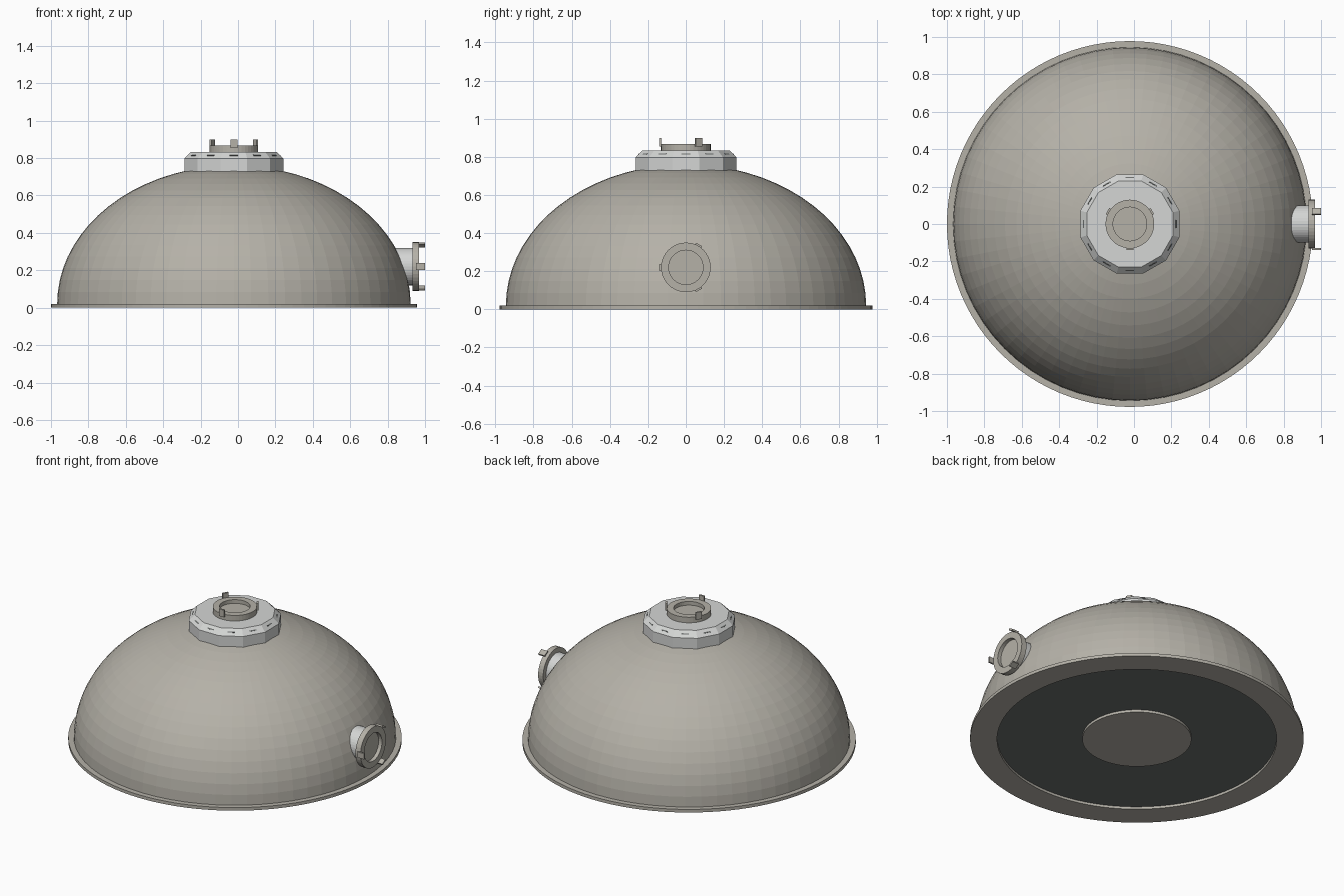
import bpy
import bmesh
import math
from mathutils import Matrix

cube = bpy.data.objects.get("Cube")
if cube:
    bpy.data.objects.remove(cube)

CX = -0.022  # dome axis


def material(name, rgb):
    m = bpy.data.materials.new(name)
    m.use_nodes = True
    color = (*rgb, 1)
    m.diffuse_color = color
    bsdf = next(n for n in m.node_tree.nodes if n.type == 'BSDF_PRINCIPLED')
    bsdf.inputs["Base Color"].default_value = color
    return m


taupe = material("warm grey", (0.46, 0.44, 0.39))
light = material("light grey", (0.66, 0.67, 0.66))
dark = material("dark grey", (0.15, 0.16, 0.155))


def finish(name, bm, mat, matrix):
    bmesh.ops.recalc_face_normals(bm, faces=bm.faces)
    mesh = bpy.data.meshes.new(name)
    bm.to_mesh(mesh)
    bm.free()
    mesh.materials.append(mat)
    obj = bpy.data.objects.new(name, mesh)
    obj.matrix_world = matrix
    bpy.context.collection.objects.link(obj)
    return obj


def revolve(name, profile, sides, mat, matrix, turn=0.0, closed=False):
    """Spin (radius, height) points round z; zero radius closes to a point."""
    bm = bmesh.new()
    rings = []
    for r, z in profile:
        if r == 0:
            rings.append([bm.verts.new((0, 0, z))] * sides)
            continue
        angles = [turn + math.tau * i / sides for i in range(sides)]
        rings.append([bm.verts.new((r * math.cos(a), r * math.sin(a), z)) for a in angles])
    pairs = list(zip(rings, rings[1:]))
    if closed:
        pairs.append((rings[-1], rings[0]))
    for a, b in pairs:
        for i in range(sides):
            j = (i + 1) % sides
            corners = list(dict.fromkeys((a[i], a[j], b[j], b[i])))
            bm.faces.new(corners)
    return finish(name, bm, mat, matrix)


def box(name, size, mat, matrix):
    bm = bmesh.new()
    bmesh.ops.create_cube(bm, size=1, matrix=Matrix.Diagonal((*size, 1)))
    return finish(name, bm, mat, matrix)


def spin(degrees):
    return Matrix.Rotation(math.radians(degrees), 4, 'Z')


axis = Matrix.Translation((CX, 0, 0))

# Elliptical dome shell
RINGS = 18
dome = []
for k in range(RINGS):
    t = math.pi / 2 * k / RINGS
    dome.append((0.945 * math.cos(t), 0.02 + 0.74 * math.sin(t)))
revolve("dome", dome + [(0, 0.76)], 64, taupe, axis)

# Base flange, recessed underside and central foot pad
revolve("base_flange", [(0.82, 0), (0.978, 0), (0.978, 0.02), (0.82, 0.02)],
        96, taupe, axis, closed=True)
revolve("underside_plate", [(0, 0.016), (0.83, 0.016), (0.83, 0.019), (0, 0.019)],
        64, dark, axis)
revolve("underside_pad", [(0, 0), (0.32, 0), (0.32, 0.018), (0, 0.018)],
        64, taupe, axis)

# Twelve-sided collar with a bevelled top
flat = math.cos(math.pi / 12)
collar = [(0, 0.7), (0.265, 0.7), (0.265, 0.797), (0.23, 0.832), (0, 0.832)]
revolve("top_collar", [(r / flat, z) for r, z in collar], 12, light, axis,
        turn=math.pi / 12)

# Narrow slots in the collar bevel
for i in range(12):
    place = (axis @ spin(30 * i) @ Matrix.Translation((0.2475, 0, 0.8145))
             @ Matrix.Rotation(math.radians(45), 4, 'Y'))
    box(f"collar_slot_{i + 1}", (0.007, 0.045, 0.003), dark, place)


def port(name, matrix, first_tab):
    """Hollow ring with three clamp tabs, base at the local origin."""
    ring = [(0, 0), (0.13, 0), (0.13, 0.036), (0.09, 0.036), (0.09, 0.012), (0, 0.012)]
    revolve(name + "_ring", ring, 40, taupe, matrix)
    for i in range(3):
        place = matrix @ spin(first_tab + 120 * i) @ Matrix.Translation((0.133, 0, 0.044))
        box(f"{name}_tab_{i + 1}", (0.011, 0.037, 0.046), taupe, place)


# Upper port
port("top_port", axis @ Matrix.Translation((0, 0, 0.832)), -90)

# Side port on a short pipe pointing along +x
side = Matrix.Translation((0, 0, 0.22)) @ Matrix.Rotation(math.pi / 2, 4, 'Y')
revolve("side_pipe", [(0, 0.8), (0.1, 0.8), (0.1, 0.935), (0, 0.935)], 40, light, side)
port("side_port", side @ Matrix.Translation((0, 0, 0.932)), -90)
